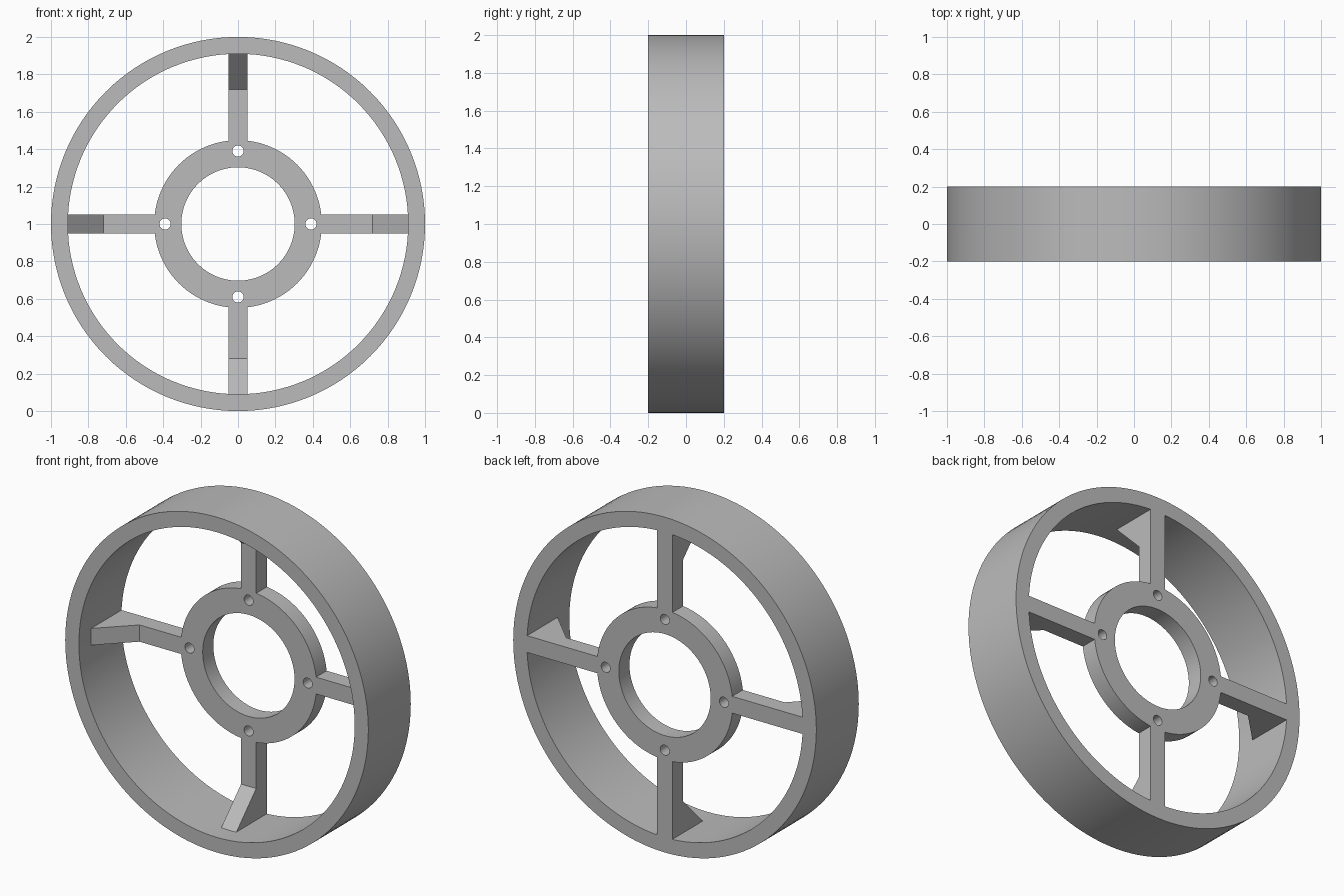
import bpy, bmesh
from math import cos, sin, pi, radians
from mathutils import Matrix, Vector

if "Cube" in bpy.data.objects:
    bpy.data.objects.remove(bpy.data.objects["Cube"], do_unlink=True)

grey = bpy.data.materials.new("plain_grey")
grey.use_nodes = True
colour = (0.5, 0.5, 0.5, 1)
grey.diffuse_color = colour
grey.node_tree.nodes["Principled BSDF"].inputs["Base Color"].default_value = colour

CENTRE = Vector((0, 0, 1))
BACK = 0.2
INNER_RIM = 0.91


def finish(obj):
    """Weld, face normals outwards, colour and shade."""
    bm = bmesh.new()
    bm.from_mesh(obj.data)
    bmesh.ops.remove_doubles(bm, verts=bm.verts, dist=1e-5)
    bmesh.ops.recalc_face_normals(bm, faces=bm.faces)
    bm.to_mesh(obj.data)
    bm.free()
    obj.data.materials.clear()
    obj.data.materials.append(grey)
    bpy.ops.object.select_all(action="DESELECT")
    obj.select_set(True)
    bpy.context.view_layer.objects.active = obj
    bpy.ops.object.shade_smooth_by_angle(angle=radians(30))


def plate(name, circles, front):
    """Extruded plate from (x, z, radius, sides) circles; inner circles are holes."""
    curve = bpy.data.curves.new(name, "CURVE")
    curve.dimensions = "2D"
    curve.fill_mode = "BOTH"
    curve.extrude = (BACK - front) / 2
    for cx, cz, r, n in circles:
        spline = curve.splines.new("POLY")
        spline.points.add(n - 1)
        spline.use_cyclic_u = True
        for i, p in enumerate(spline.points):
            a = 2 * pi * i / n
            p.co = (cx + r * cos(a), cz + r * sin(a), 0, 1)
    obj = bpy.data.objects.new(name, curve)
    bpy.context.collection.objects.link(obj)
    bpy.ops.object.select_all(action="DESELECT")
    obj.select_set(True)
    bpy.context.view_layer.objects.active = obj
    bpy.ops.object.convert(target="MESH")
    obj = bpy.context.object
    obj.data.transform(Matrix.Translation(CENTRE + Vector((0, (BACK + front) / 2, 0)))
                       @ Matrix.Rotation(pi / 2, 4, "X"))
    finish(obj)


def spoke(name, angle):
    """Flat bar with a sloping gusset at the rim, turned about the axle."""
    end = INNER_RIM + 0.002
    profile = [(0.445, BACK), (end, BACK), (end, -0.09), (0.72, 0.1), (0.445, 0.1)]
    bm = bmesh.new()
    face = bm.faces.new([bm.verts.new((r, y, -0.05)) for r, y in profile])
    side = bmesh.ops.extrude_face_region(bm, geom=[face])["geom"]
    moved = [v for v in side if isinstance(v, bmesh.types.BMVert)]
    bmesh.ops.translate(bm, verts=moved, vec=(0, 0, 0.1))
    bm.transform(Matrix.Translation(CENTRE) @ Matrix.Rotation(angle, 4, "Y"))
    mesh = bpy.data.meshes.new(name)
    bm.to_mesh(mesh)
    bm.free()
    obj = bpy.data.objects.new(name, mesh)
    bpy.context.collection.objects.link(obj)
    finish(obj)


# Outer rim
plate("rim", [(0, 0, 1, 128), (0, 0, INNER_RIM, 128)], -BACK)

# Hub ring with its bore and four bolt holes
bolts = [(0.39 * cos(k * pi / 2), 0.39 * sin(k * pi / 2), 0.03, 24) for k in range(4)]
plate("hub", [(0, 0, 0.448, 96), (0, 0, 0.303, 96)] + bolts, 0.1)

# Four spokes
for k, where in enumerate(("left", "bottom", "right", "top")):
    spoke(where + "_spoke", k * pi / 2)
